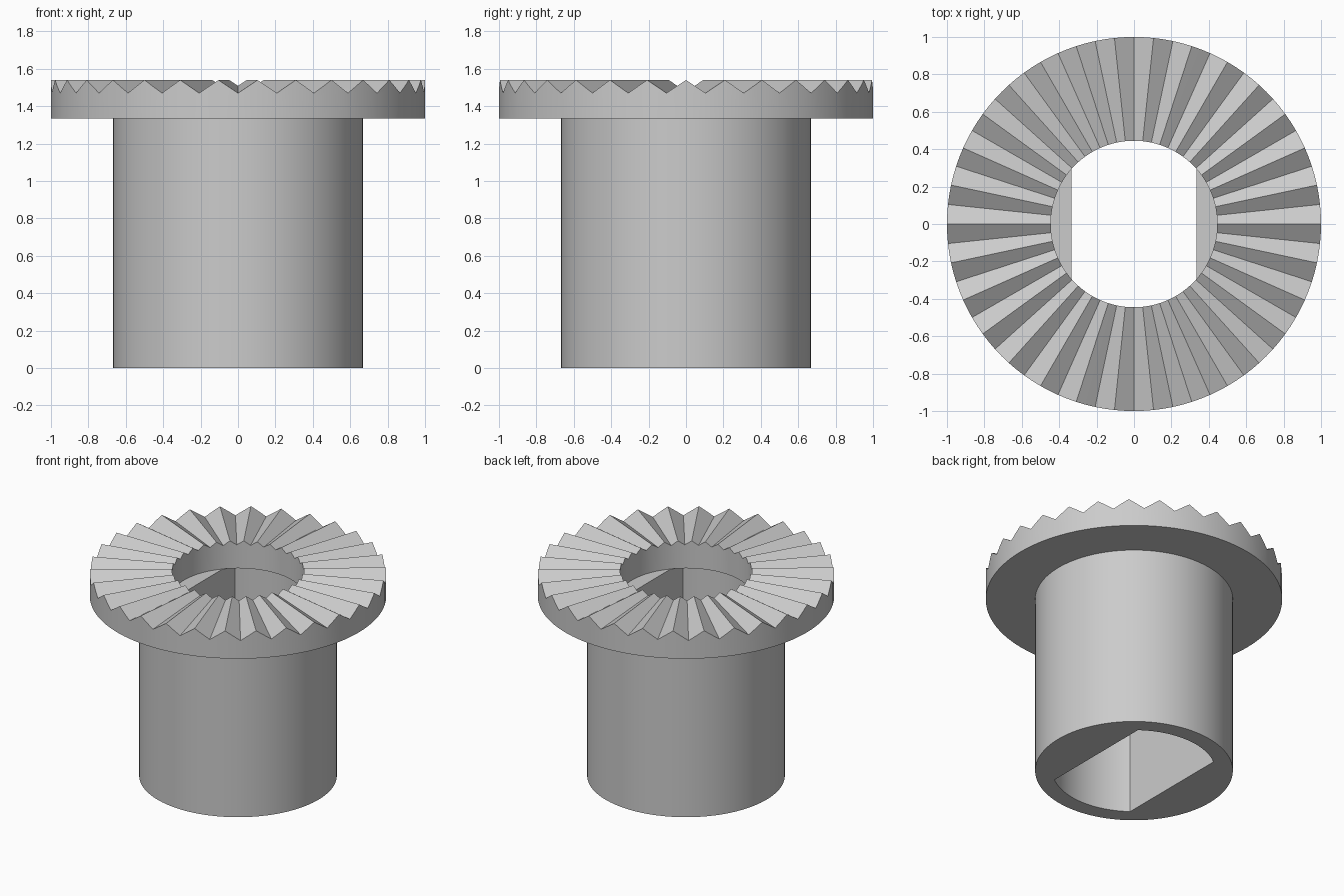
import bpy, bmesh, math

cube = bpy.data.objects.get("Cube")
if cube:
    bpy.data.objects.remove(cube, do_unlink=True)

TEETH = 30
STEPS = TEETH * 4
FLANGE_R, BARREL_R = 1.0, 0.667
BORE_R, CAVITY_R, FLAT_X = 0.445, 0.55, 0.333
FLANGE_Z, TOP_Z, TOOTH = 1.335, 1.54, 0.07

steel = bpy.data.materials.new("grey_steel")
steel.use_nodes = True
grey = (0.6, 0.6, 0.6, 1)
steel.diffuse_color = grey
steel.node_tree.nodes["Principled BSDF"].inputs["Base Color"].default_value = grey


def ring_solid(name, angles, section):
    """Sweep a closed section (list of radius, height) round the z axis."""
    bm = bmesh.new()
    loops = [[bm.verts.new((r * math.cos(a), r * math.sin(a), z))
              for r, z in section(a)] for a in angles]
    for i, here in enumerate(loops):
        after = loops[(i + 1) % len(loops)]
        for j in range(len(here)):
            k = (j + 1) % len(here)
            bm.faces.new((here[j], after[j], after[k], here[k]))
    bmesh.ops.recalc_face_normals(bm, faces=bm.faces)
    mesh = bpy.data.meshes.new(name)
    bm.to_mesh(mesh)
    bm.free()
    mesh.materials.append(steel)
    obj = bpy.data.objects.new(name, mesh)
    bpy.context.collection.objects.link(obj)
    bpy.ops.object.select_all(action="DESELECT")
    obj.select_set(True)
    bpy.context.view_layer.objects.active = obj
    bpy.ops.object.shade_smooth_by_angle(angle=math.radians(8))
    return obj


def flange_section(a):
    # triangular teeth, deepening with radius, with a ridge at angle zero
    phase = (a * TEETH / math.tau) % 1
    dip = TOOTH * (1 - abs(2 * phase - 1))
    return [(BORE_R, TOP_Z - dip * BORE_R), (FLANGE_R, TOP_Z - dip),
            (FLANGE_R, FLANGE_Z), (BORE_R, FLANGE_Z)]


def barrel_section(a):
    # round outside, round cavity with two flats inside
    inner = min(CAVITY_R, FLAT_X / max(abs(math.cos(a)), 0.001))
    return [(BARREL_R, 0), (BARREL_R, FLANGE_Z), (inner, FLANGE_Z), (inner, 0)]


even = [math.tau * i / STEPS for i in range(STEPS)]
corner = math.acos(FLAT_X / CAVITY_R)
corners = [corner, math.pi - corner, math.pi + corner, math.tau - corner]

# Toothed flange
ring_solid("toothed_flange", even, flange_section)
# Barrel with flat-sided cavity
ring_solid("barrel", sorted(even + corners), barrel_section)
